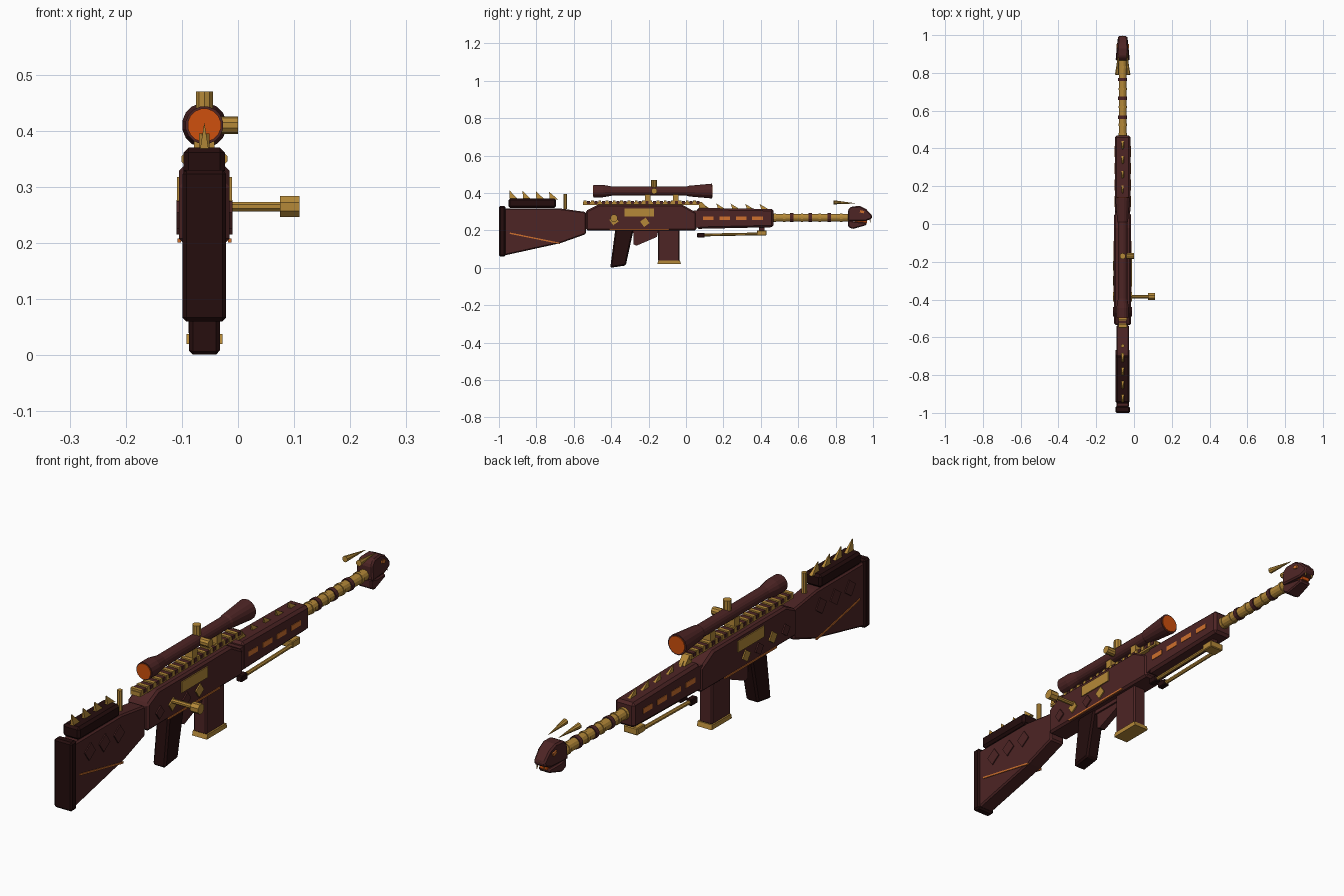
import bpy, bmesh, math
from mathutils import Vector, Matrix

if "Cube" in bpy.data.objects:
    bpy.data.objects.remove(bpy.data.objects["Cube"])

X0 = -0.06  # centre plane of the rifle


def mat(name, r, g, b):
    m = bpy.data.materials.new(name)
    m.diffuse_color = (r, g, b, 1)
    m.use_nodes = True
    m.node_tree.nodes["Principled BSDF"].inputs["Base Color"].default_value = m.diffuse_color
    return m


BROWN = mat("dark red brown", 0.075, 0.018, 0.018)
DARK = mat("near black brown", 0.018, 0.004, 0.004)
GOLD = mat("old gold", 0.46, 0.25, 0.04)
LENS = mat("deep orange", 0.62, 0.08, 0.004)
ORANGE = mat("ember orange", 0.62, 0.16, 0.026)


def finish(name, bm, m, bevel=0):
    bmesh.ops.recalc_face_normals(bm, faces=bm.faces)
    me = bpy.data.meshes.new(name)
    bm.to_mesh(me)
    bm.free()
    me.materials.append(m)
    ob = bpy.data.objects.new(name, me)
    ob.location.x = X0
    bpy.context.collection.objects.link(ob)
    if bevel:
        b = ob.modifiers.new("bevel", 'BEVEL')
        b.width, b.segments = bevel, 1
        b.limit_method = 'ANGLE'
        b.angle_limit = math.radians(40)
    return ob


def box(name, x, y, z, m, bevel=0, rot=0):
    """Box from (min, max) ranges, turned about x by rot degrees."""
    bm = bmesh.new()
    c = Vector([(a + b) / 2 for a, b in (x, y, z)])
    s = [b - a for a, b in (x, y, z)]
    M = Matrix.Translation(c) @ Matrix.Rotation(math.radians(rot), 4, 'X') @ Matrix.Diagonal((*s, 1))
    bmesh.ops.create_cube(bm, size=1, matrix=M)
    return finish(name, bm, m, bevel)


def profile(name, pts, w, m, bevel=0, taper=None):
    """Side outline (y, z) extruded across width w."""
    bm = bmesh.new()
    f = bm.faces.new([bm.verts.new((-w / 2, y, z)) for y, z in pts])
    r = bmesh.ops.extrude_face_region(bm, geom=[f])
    for g in r["geom"]:
        if isinstance(g, bmesh.types.BMVert):
            g.co.x += w
    if taper:
        for v in bm.verts:
            v.co.x *= taper(v.co.y, v.co.z)
    return finish(name, bm, m, bevel)


def lathe(name, prof, a, axis, m, n=12):
    """Rings (distance, radius) along an axis from point a."""
    bm = bmesh.new()
    d = Vector(axis).normalized()
    q = d.to_track_quat('Z', 'Y')
    rings = []
    for t, r in prof:
        rings.append([bm.verts.new(Vector(a) + d * t + q @ Vector(
            (r * math.cos(k), r * math.sin(k), 0)))
            for k in [2 * math.pi * (i + .5) / n for i in range(n)]])
    for p, s in zip(rings, rings[1:]):
        for i in range(n):
            j = (i + 1) % n
            bm.faces.new((p[i], p[j], s[j], s[i]))
    bm.faces.new(rings[0])
    bm.faces.new(rings[-1])
    return finish(name, bm, m)


def spike(name, y0, y1, z, tip, w, m):
    """Four-sided pyramid with a swept tip (y, z)."""
    bm = bmesh.new()
    b = [bm.verts.new(p) for p in ((-w, y0, z), (w, y0, z), (w, y1, z), (-w, y1, z))]
    t = bm.verts.new((0, *tip))
    bm.faces.new(b)
    for i in range(4):
        bm.faces.new((b[i], b[(i + 1) % 4], t))
    return finish(name, bm, m)


# Stock, butt pad and cheek rest
profile("stock", [(-.97, .318), (-.68, .318), (-.535, .298), (-.535, .18), (-.67, .132), (-.97, .066)],
        .066, BROWN, .006)
box("butt_pad", (-.039, .039), (-1, -.965), (.06, .33), DARK, .007)
box("cheek_rest", (-.037, .037), (-.95, -.695), (.32, .37), DARK, .009)
for i in range(4):
    y = -.942 + i * .071
    spike("cheek_spike", y, y + .045, .365, (y - .003, .415 - .003 * i), .008, GOLD)
lathe("rear_post", [(0, .01), (.08, .01)], (0, -.645, .315), (0, 0, 1), GOLD, 8)

# Receiver
profile("receiver", [(-.535, .2), (-.535, .305), (-.47, .337), (-.02, .337), (.055, .295), (.055, .2)],
        .09, BROWN, .008)
box("receiver_collar", (-.04, .04), (.04, .075), (.215, .305), BROWN)

# Ornament on both sides
for s in (-1, 1):
    def plate(name, y, z, m, base, t=.004, rot=0):
        a, b = sorted((s * (base - .003), s * (base + t)))
        return box(name, (a, b), y, z, m, 0, rot)
    plate("name_plate", (-.33, -.17), (.275, .318), GOLD, .045)
    plate("receiver_line", (-.41, -.09), (.201, .208), ORANGE, .045, .003)
    for y, z, m in ((-.385, .252, GOLD), (-.22, .243, GOLD), (-.30, .24, BROWN), (-.465, .25, BROWN)):
        plate("receiver_scale", (y - .018, y + .018), (z - .018, z + .018), m, .045, .005, 35)
    for y in (-.88, -.79, -.70):
        plate("stock_scale", (y - .024, y + .024), (.228, .276), BROWN, .033, .004, 35)
    plate("stock_line", (-.945, -.67), (.154, .161), ORANGE, .033, .003, -11.5)
    for i in range(4):
        y = .09 + i * .088
        plate("handguard_slot", (y, y + .058), (.255, .275), ORANGE, .0415, .002)

# Pistol grip, trigger guard and magazine
profile("grip", [(-.378, .205), (-.28, .205), (-.322, .012), (-.405, 0)], .055, DARK, .007)
profile("trigger_guard", [(-.28, .19), (-.15, .19), (-.155, .165), (-.265, .118), (-.28, .125)], .026, BROWN)
box("trigger_plate", (-.02, .02), (-.3, -.14), (.185, .202), BROWN)
box("magazine", (-.028, .028), (-.15, -.035), (.035, .205), BROWN, .005)
profile("magazine_base", [(-.148, .038), (-.032, .038), (-.027, .02), (-.153, .02)], .064, GOLD)

# Bolt handle
lathe("bolt_rod", [(0, .009), (.1, .009)], (.04, -.385, .265), (1, 0, 0), GOLD, 8)
lathe("bolt_knob", [(0, .02), (.035, .02)], (.135, -.385, .265), (1, 0, 0), GOLD, 8)

# Top rail with cross slats
box("rail", (-.021, .021), (-.55, .085), (.335, .352), GOLD)
for i in range(16):
    y = -.52 + i * .039
    box("rail_slat", (-.023, .023), (y - .008, y + .008), (.342, .357), BROWN)
    box("rail_tooth", (-.023, .023), (y - .027, y - .012), (.342, .36), GOLD)
profile("rail_ramp", [(.07, .352), (.085, .352), (.115, .318), (.07, .318)], .03, GOLD)

# Scope with lenses, mounts and turrets
lathe("scope_tube", [(0, .034), (.05, .034), (.1, .025), (.50, .025), (.51, .029), (.63, .04), (.635, .04)],
      (0, -.495, .41), (0, 1, 0), BROWN, 16)
lathe("rear_lens", [(0, .03), (.006, .03)], (0, -.498, .41), (0, 1, 0), LENS, 16)
lathe("front_lens", [(0, .034), (.006, .034)], (0, .137, .41), (0, 1, 0), LENS, 16)
for y in (-.205, -.055):
    box("scope_mount", (-.018, .018), (y - .015, y + .015), (.35, .392), GOLD)
lathe("elevation_turret", [(0, .016), (.05, .016)], (0, -.17, .42), (0, 0, 1), GOLD, 10)
lathe("windage_turret", [(0, .016), (.05, .016)], (.01, -.17, .41), (1, 0, 0), GOLD, 10)

# Handguard with swept spikes
profile("handguard", [(.058, .208), (.058, .32), (.468, .314), (.468, .217)], .083, BROWN, .01)
for i in range(5):
    y = .095 + i * .077
    spike("handguard_spike", y, y + .04, .312, (y - .01, .345 - .001 * i), .007, GOLD)

# Barrel and bands
lathe("barrel", [(0, .021), (.43, .021)], (0, .46, .268), (0, 1, 0), GOLD, 12)
for y in (.565, .665, .765):
    lathe("barrel_band", [(0, .025), (.018, .025)], (0, y - .009, .268), (0, 1, 0), BROWN, 12)
for y in (.475, .525, .62, .715, .83):
    lathe("barrel_ring", [(0, .024), (.012, .024)], (0, y - .006, .268), (0, 1, 0), GOLD, 12)

# Beast head at the muzzle: skull, jaw, eyes, teeth, horns


def snout(y, z):
    return (1 - max(0, y - .92) * 5) * (1 - max(0, z - .29) * 5)


profile("skull", [(.866, .25), (.866, .31), (.885, .328), (.93, .33), (.962, .315), (.995, .28),
                  (.993, .262), (.96, .25)], .076, BROWN, .006, snout)
profile("jaw", [(.866, .255), (.905, .247), (.965, .242), (.965, .228), (.89, .207), (.866, .22)],
        .062, BROWN, .005, snout)
box("mouth_glow", (-.016, .016), (.9, .968), (.24, .262), LENS)
for s in (-1, 1):
    bx = sorted((s * .02, s * .033))
    box("eye", bx, (.93, .952), (.293, .306), ORANGE, 0, -15)
    lathe("fang", [(0, .005), (.026, .0008)], (s * .015, .982, .268), (0, .2, -1), GOLD, 6)
    lathe("horn", [(0, .012), (.115, .0008)], (s * .03, .79, .35), (-s * .07, 1, -.05), GOLD, 8)
spike("nose_spike", .965, .985, .28, (1, .277), .006, GOLD)

# Folded bipod
box("bipod_block", (-.03, .03), (.38, .43), (.172, .2), GOLD, .003)
box("bipod_pin", (-.012, .012), (.39, .42), (.195, .222), BROWN)
for s in (-1, 1):
    lathe("bipod_leg", [(0, .008), (.31, .008)], (s * .022, .085, .175), (0, 1, .02), GOLD, 8)
    box("bipod_foot", (s * .022 - .012, s * .022 + .012), (.06, .1), (.162, .187), DARK, .003)
